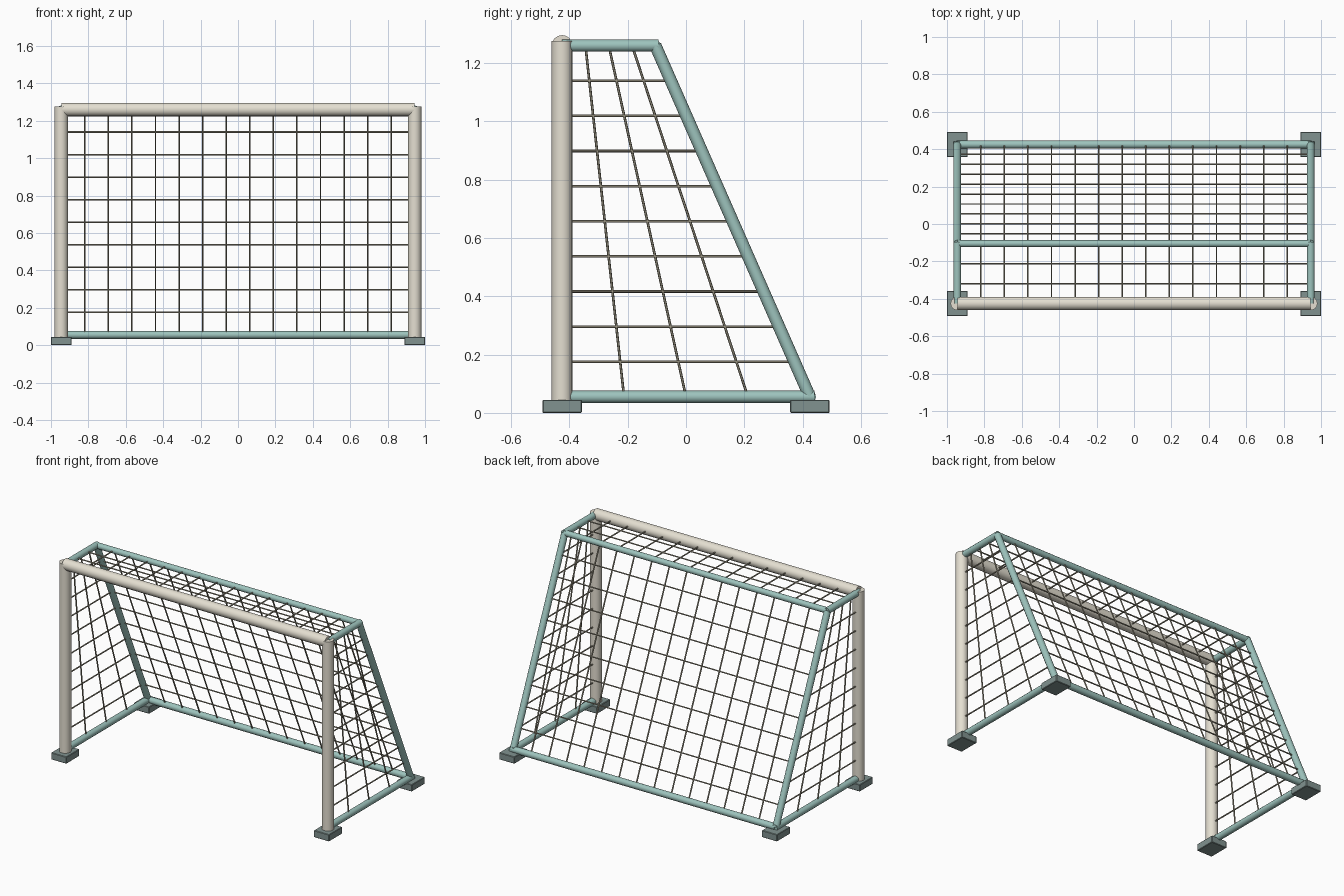
import bpy, bmesh, math
from mathutils import Vector, Matrix

if "Cube" in bpy.data.objects:
    bpy.data.objects.remove(bpy.data.objects["Cube"])

X, YF, YT, YB = 0.945, -0.425, -0.105, 0.425   # half width, front, top rear, bottom rear
ZT, ZB = 1.26, 0.055                           # top and bottom rail heights


def material(name, rgb):
    m = bpy.data.materials.new(name)
    m.diffuse_color = (*rgb, 1)
    m.use_nodes = True
    m.node_tree.nodes["Principled BSDF"].inputs["Base Color"].default_value = m.diffuse_color
    return m


CREAM = material("cream paint", (0.78, 0.74, 0.64))
TEAL = material("teal paint", (0.34, 0.55, 0.51))
DARK = material("dark rubber", (0.22, 0.29, 0.28))
CORD = material("net cord", (0.36, 0.33, 0.25))


def finish(bm, name, mat, smooth=True):
    me = bpy.data.meshes.new(name)
    bm.to_mesh(me)
    bm.free()
    ob = bpy.data.objects.new(name, me)
    bpy.context.collection.objects.link(ob)
    me.materials.append(mat)
    if smooth:
        bpy.ops.object.select_all(action='DESELECT')
        bpy.context.view_layer.objects.active = ob
        ob.select_set(True)
        bpy.ops.object.shade_smooth_by_angle(angle=math.radians(40))
    return ob


def rods(name, pairs, radius, sides, mat):
    """One object made of straight round rods between point pairs."""
    bm = bmesh.new()
    for a, b in pairs:
        a, b = Vector(a), Vector(b)
        d = b - a
        mat4 = Matrix.Translation((a + b) / 2) @ d.to_track_quat('Z', 'Y').to_matrix().to_4x4()
        bmesh.ops.create_cone(bm, cap_ends=True, segments=sides, radius1=radius,
                              radius2=radius, depth=d.length, matrix=mat4)
    return finish(bm, name, mat)


def foot(name, x, y):
    bm = bmesh.new()
    bmesh.ops.create_cube(bm, size=1, matrix=Matrix.Translation((x, y, 0.0225))
                          @ Matrix.Diagonal((0.11, 0.135, 0.045, 1)))
    bmesh.ops.bevel(bm, geom=bm.edges[:], offset=0.003, segments=1, affect='EDGES')
    finish(bm, name, DARK, False)


def strands(p0, p1, q0, q1, n):
    """n cords spread between the edges p0-p1 and q0-q1."""
    p0, p1, q0, q1 = map(Vector, (p0, p1, q0, q1))
    return [(p0.lerp(p1, i / (n + 1)), q0.lerp(q1, i / (n + 1))) for i in range(1, n + 1)]


def net(name, a, b, c, d, across, along):
    """Quad panel a-b-c-d: cords joining edges a-b / d-c and edges a-d / b-c."""
    rods(name, strands(a, b, d, c, across) + strands(a, d, b, c, along), 0.0045, 6, CORD)


# Front goal mouth
rods("crossbar", [((-X, YF, ZT), (X, YF, ZT))], 0.036, 16, CREAM)

# Parts repeated on the left and right
for side, s in (("left", -1), ("right", 1)):
    x = s * X
    rods(side + "_post", [((x, YF, 0.03), (x, YF, 1.275))], 0.036, 16, CREAM)
    rods(side + "_top_rail", [((x, YF, ZT), (x, YT + 0.01, ZT))], 0.021, 12, TEAL)
    rods(side + "_back_stay", [((x, YT, ZT), (x, YB, ZB))], 0.021, 12, TEAL)
    rods(side + "_base_rail", [((x, YF, ZB), (x, YB + 0.015, ZB))], 0.021, 12, TEAL)
    foot(side + "_front_foot", x, YF)
    foot(side + "_back_foot", x, YB)
    net(side + "_net", (x, YF, ZT), (x, YT, ZT), (x, YB, ZB), (x, YF, ZB), 3, 9)

# Rear cross rails
rods("top_back_rail", [((-X, YT, ZT), (X, YT, ZT))], 0.019, 12, TEAL)
rods("bottom_back_rail", [((-X, YB, ZB), (X, YB, ZB))], 0.021, 12, TEAL)

# Back and roof netting
net("back_net", (-X, YT, ZT), (X, YT, ZT), (X, YB, ZB), (-X, YB, ZB), 14, 9)
net("roof_net", (-X, YF, ZT), (X, YF, ZT), (X, YT, ZT), (-X, YT, ZT), 14, 2)
